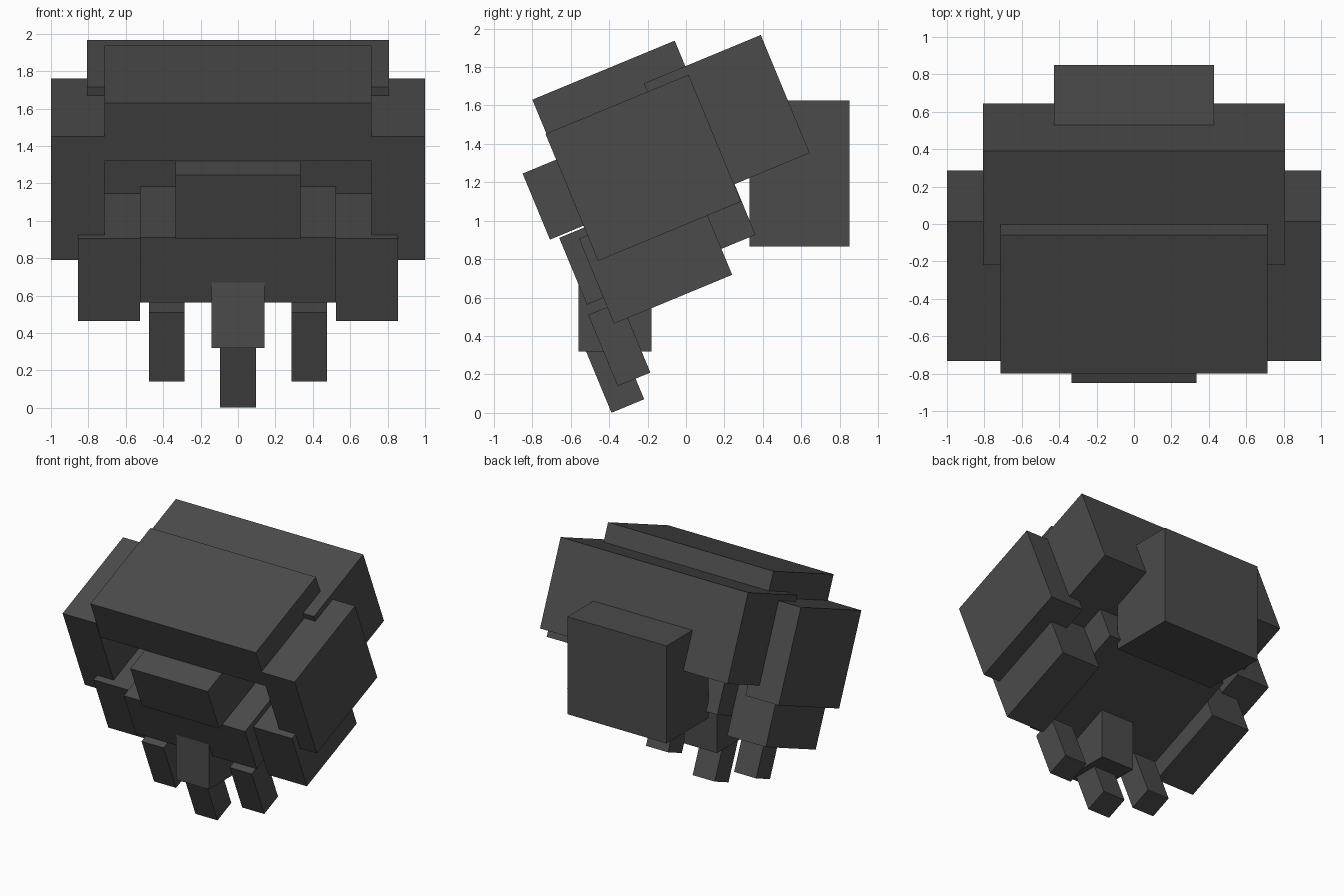
import bpy
import bmesh
import math
from mathutils import Matrix

default = bpy.data.objects.get("Cube")
if default:
    bpy.data.objects.remove(default, do_unlink=True)

# Single dark grey material
grey = bpy.data.materials.new("dark_grey")
grey.use_nodes = True
colour = (0.07, 0.07, 0.07, 1.0)
grey.diffuse_color = colour
bsdf = next(n for n in grey.node_tree.nodes if n.type == 'BSDF_PRINCIPLED')
bsdf.inputs["Base Color"].default_value = colour
bsdf.inputs["Roughness"].default_value = 0.9

TILT = math.radians(22.5)


def box(name, x, y, z, tilt=TILT):
    """Box from (min, max) ranges, turned about the world x axis by tilt."""
    size = [r[1] - r[0] for r in (x, y, z)]
    centre = [(r[0] + r[1]) / 2 for r in (x, y, z)]
    bm = bmesh.new()
    bmesh.ops.create_cube(bm, size=1.0)
    bm.transform(Matrix.Diagonal((*size, 1.0)))
    mesh = bpy.data.meshes.new(name)
    bm.to_mesh(mesh)
    bm.free()
    mesh.materials.append(grey)
    obj = bpy.data.objects.new(name, mesh)
    obj.matrix_world = Matrix.Rotation(tilt, 4, 'X') @ Matrix.Translation(centre)
    bpy.context.collection.objects.link(obj)
    return obj


def pair(name, x, y, z):
    """The same box on the left (+x) and right (-x)."""
    box("left_" + name, x, y, z)
    box("right_" + name, (-x[1], -x[0]), y, z)


# Tilted body blocks
box("top_slab", (-0.713, 0.713), (-0.115, 0.687), (1.476, 1.812))
box("rear_body", (-0.808, 0.808), (0.454, 1.112), (1.003, 1.668))
box("lower_body", (-0.523, 0.523), (-0.261, 0.689), (0.718, 1.094))
box("snout", (-0.333, 0.333), (-0.309, 0.46), (1.104, 1.476))

# Side blocks
pair("upper_side", (0.713, 1.0), (-0.120, 0.686), (0.906, 1.621))
pair("lower_side", (0.523, 0.856), (-0.168, 0.497), (0.572, 1.051))

# Legs
pair("side_leg", (0.285, 0.475), (-0.275, -0.091), (0.265, 0.666))
box("middle_leg", (-0.095, 0.095), (-0.358, -0.174), (0.149, 0.55))

# Upright blocks
box("leg_mount", (-0.142, 0.142), (-0.56, -0.18), (0.32, 0.70), 0.0)
box("back_pack", (-0.427, 0.427), (0.33, 0.85), (0.865, 1.625), 0.0)
